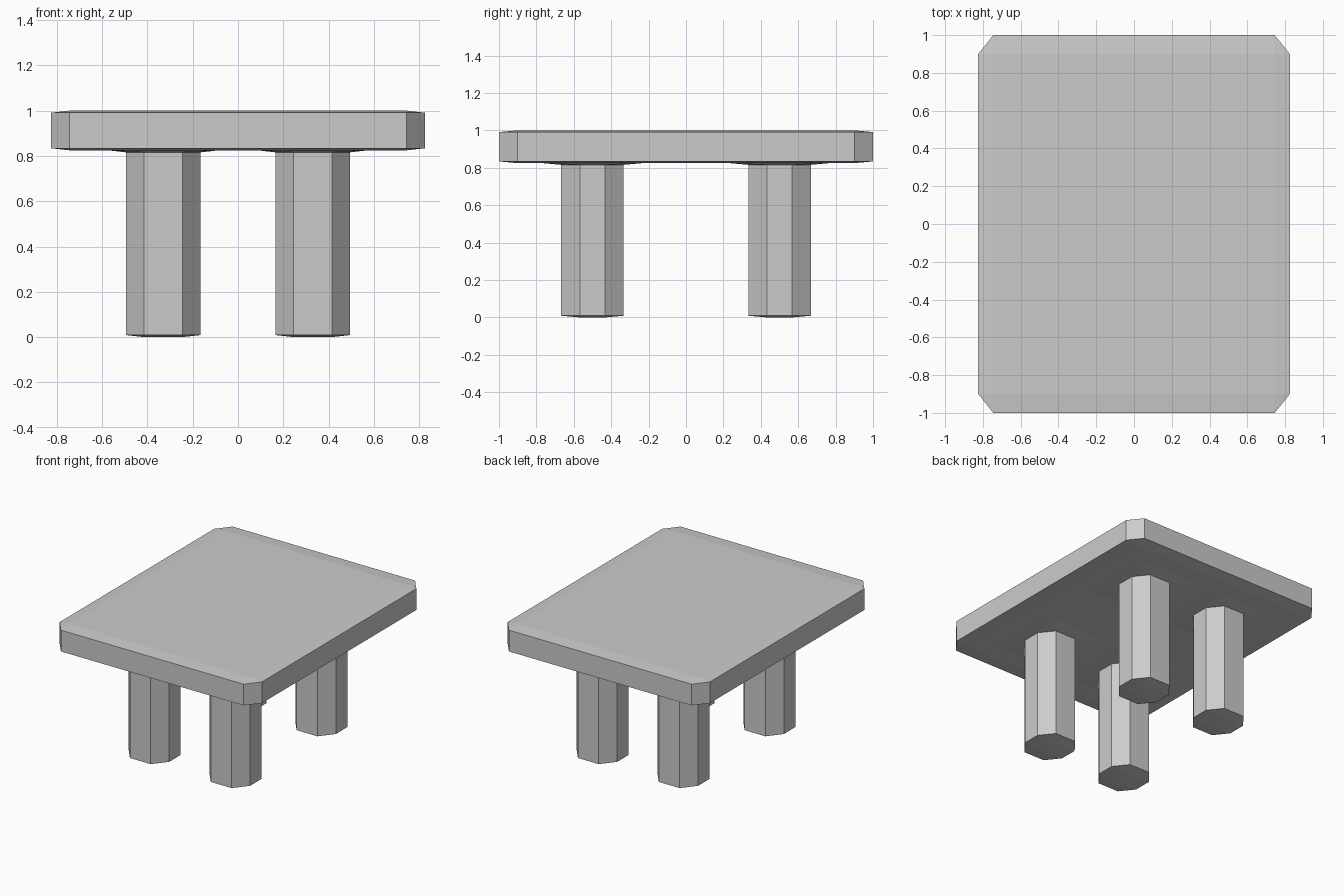
import bpy
import bmesh

# Remove the default cube
default_cube = bpy.data.objects.get("Cube")
if default_cube:
    bpy.data.objects.remove(default_cube, do_unlink=True)

# Single plain grey material
GREY = (0.6, 0.6, 0.6, 1.0)
grey = bpy.data.materials.new("light_grey")
grey.use_nodes = True
grey.diffuse_color = GREY
grey.node_tree.nodes["Principled BSDF"].inputs["Base Color"].default_value = GREY

# Chamfer width along each axis
CX, CY, CZ = 0.08, 0.1, 0.009
UNDERSIDE = 0.825
SIGNS = (-1, 1)


def hull_object(name, points, location):
    """Make a flat-faced convex solid around the points."""
    bm = bmesh.new()
    for p in points:
        bm.verts.new(p)
    bmesh.ops.convex_hull(bm, input=bm.verts[:])
    bmesh.ops.dissolve_limit(bm, angle_limit=0.001, verts=bm.verts[:], edges=bm.edges[:])
    bmesh.ops.recalc_face_normals(bm, faces=bm.faces[:])
    mesh = bpy.data.meshes.new(name)
    bm.to_mesh(mesh)
    bm.free()
    mesh.materials.append(grey)
    obj = bpy.data.objects.new(name, mesh)
    obj.location = location
    bpy.context.collection.objects.link(obj)
    return obj


def chamfered_box(name, half, location):
    """Box with every edge cut by the chamfer widths."""
    hx, hy, hz = half
    ix, iy, iz = hx - CX, hy - CY, hz - CZ
    points = []
    for a in SIGNS:
        for b in SIGNS:
            for c in SIGNS:
                points += [(a * hx, b * iy, c * iz),
                           (a * ix, b * hy, c * iz),
                           (a * ix, b * iy, c * hz)]
    return hull_object(name, points, location)


def collar(name, hx, hy, location):
    """Shallow flare from the rectangular underside to the eight-sided leg."""
    points = []
    for a in SIGNS:
        for b in SIGNS:
            points += [(a * (hx + CX), b * (hy + CY), 0),
                       (a * hx, b * (hy - CY), -CZ),
                       (a * (hx - CX), b * hy, -CZ)]
    return hull_object(name, points, location)


# Table top
thickness = 1 - UNDERSIDE
chamfered_box("table_top", (0.825, 1.0, thickness / 2), (0, 0, 1 - thickness / 2))

# Four legs, their upper ends set into the top, with flared collars
LEG_X, LEG_Y, LEG_TOP = 0.165, 0.167, 0.9
for side, sx in (("right", -1), ("left", 1)):
    for end, sy in (("front", -1), ("back", 1)):
        x, y = sx * 0.33, sy * 0.5
        chamfered_box(f"{end}_{side}_leg", (LEG_X, LEG_Y, LEG_TOP / 2), (x, y, LEG_TOP / 2))
        collar(f"{end}_{side}_collar", LEG_X, LEG_Y, (x, y, UNDERSIDE))
